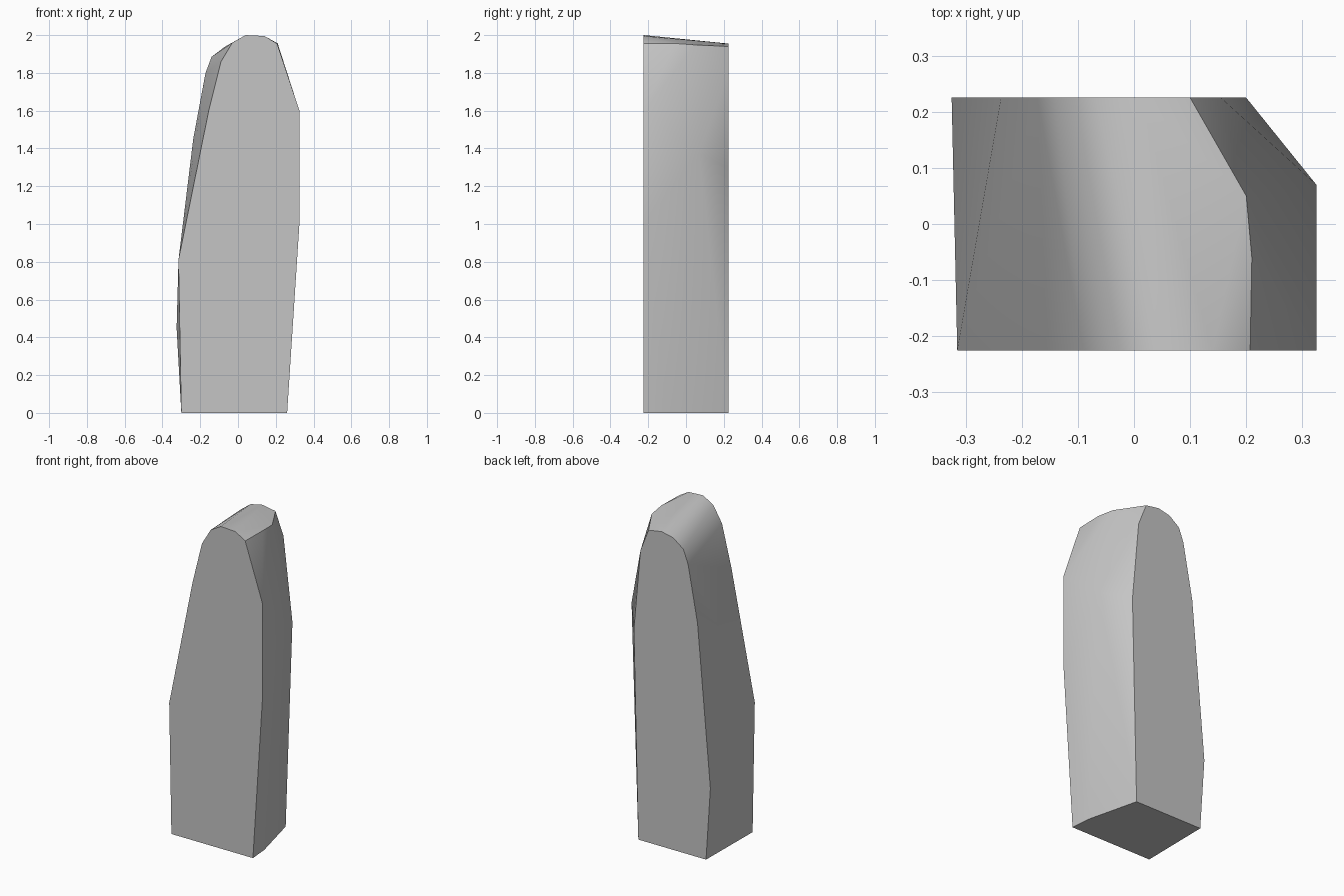
import bpy
import bmesh

cube = bpy.data.objects.get("Cube")
if cube:
    bpy.data.objects.remove(cube, do_unlink=True)

HALF_DEPTH = 0.225

# One material: plain grey stone
stone = bpy.data.materials.new("grey_stone")
stone.use_nodes = True
GREY = (0.56, 0.56, 0.56, 1.0)
stone.diffuse_color = GREY
stone.node_tree.nodes["Principled BSDF"].inputs["Base Color"].default_value = GREY

# Front and back outlines as (x, z), from the bottom left over the top
front = [(-.30, 0), (-.315, .81), (-.155, 1.6), (-.09, 1.86), (-.03, 1.96),
         (.04, 2), (.14, 1.995), (.207, 1.955), (.325, 1.6), (.325, 1), (.26, 0)]
back = [(-.295, 0), (-.325, .45), (-.237, 1.45), (-.172, 1.8), (-.14, 1.885),
        (-.07, 1.938), (.01, 1.955), (.1, 1.94), (.155, 1.8), (.2, 1.3), (.17, 0)]

# Corners of the chipped side between the two outlines
chips = [(.21, -.06, 1.956), (.2, .05, 1.948), (.325, .07, 1.37), (.25, -.1, 0)]

points = [(x, -HALF_DEPTH, z) for x, z in front]
points += [(x, HALF_DEPTH, z) for x, z in back]
points += chips

# Wrap the corners into a closed block and merge the flat triangles
bm = bmesh.new()
for p in points:
    bm.verts.new(p)
bmesh.ops.convex_hull(bm, input=bm.verts[:])
bmesh.ops.dissolve_limit(bm, angle_limit=0.01, verts=bm.verts[:], edges=bm.edges[:])
bmesh.ops.recalc_face_normals(bm, faces=bm.faces[:])

mesh = bpy.data.meshes.new("standing_stone")
bm.to_mesh(mesh)
bm.free()
mesh.materials.append(stone)
block = bpy.data.objects.new("standing_stone", mesh)
bpy.context.collection.objects.link(block)

# Soft shading around the rim, sharp front and back edges
bpy.ops.object.select_all(action="DESELECT")
block.select_set(True)
bpy.context.view_layer.objects.active = block
bpy.ops.object.shade_smooth_by_angle(angle=0.6)
